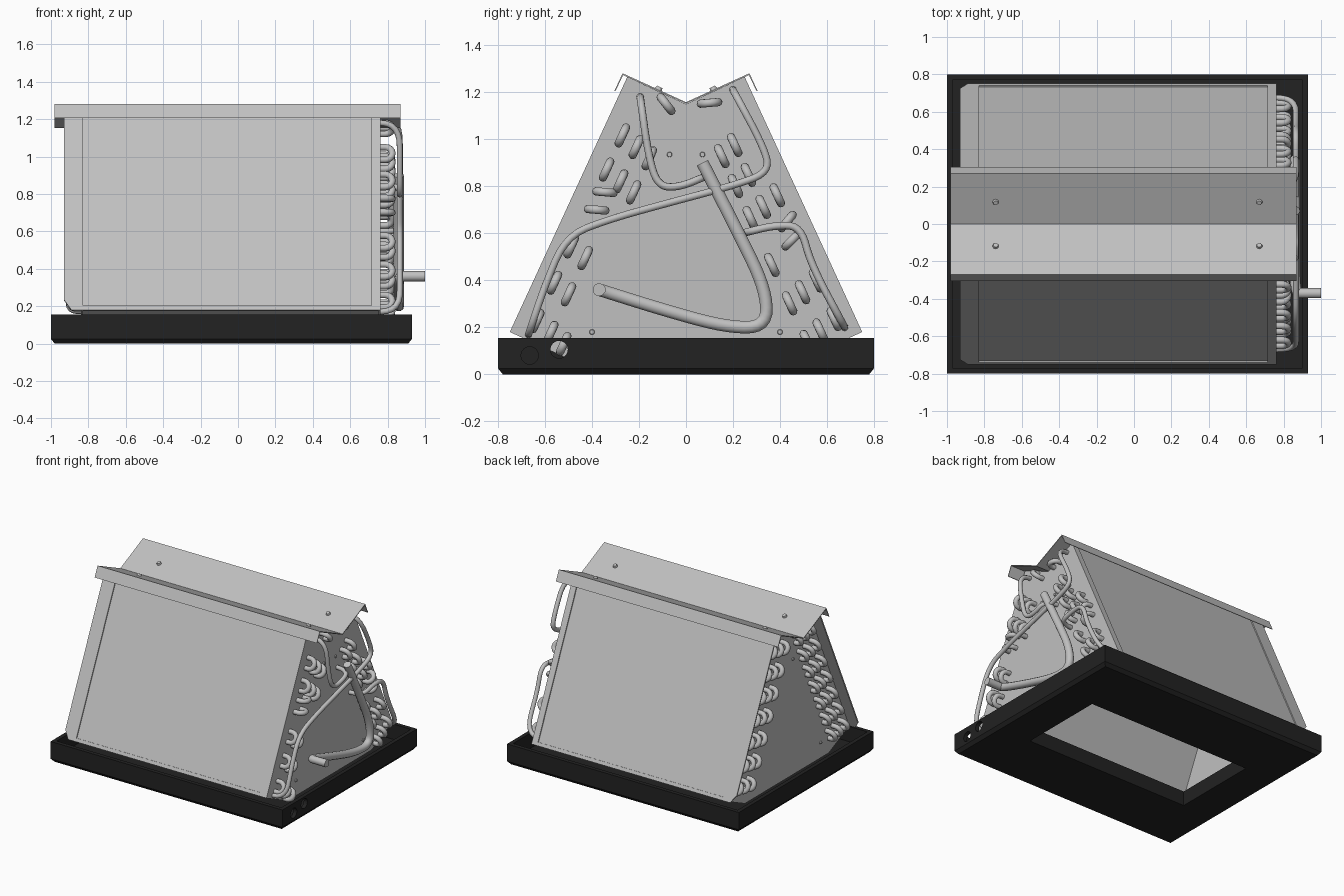
import bpy, bmesh, math
from mathutils import Vector

if "Cube" in bpy.data.objects:
    bpy.data.objects.remove(bpy.data.objects["Cube"])


def material(name, c):
    m = bpy.data.materials.new(name)
    m.diffuse_color = (c, c, c, 1)
    m.use_nodes = True
    m.node_tree.nodes["Principled BSDF"].inputs["Base Color"].default_value = m.diffuse_color
    return m


METAL = material("galvanised grey", 0.53)
BLACK = material("black plastic", 0.016)


def prism(name, profile, x0, x1, mat=METAL):
    """Extrude a closed (y, z) profile from x0 to x1."""
    bm = bmesh.new()
    face = bm.faces.new([bm.verts.new((x0, y, z)) for y, z in profile])
    ext = bmesh.ops.extrude_face_region(bm, geom=[face])
    bmesh.ops.translate(bm, vec=(x1 - x0, 0, 0),
                        verts=[v for v in ext["geom"] if isinstance(v, bmesh.types.BMVert)])
    bmesh.ops.recalc_face_normals(bm, faces=bm.faces)
    return finish(name, bm, mat)


def finish(name, bm, mat):
    me = bpy.data.meshes.new(name)
    bm.to_mesh(me)
    bm.free()
    ob = bpy.data.objects.new(name, me)
    bpy.context.collection.objects.link(ob)
    me.materials.append(mat)
    return ob


def tubes(name, paths, radius, kind="NURBS"):
    """Round tubes along point paths, turned into one smooth mesh."""
    cu = bpy.data.curves.new(name, "CURVE")
    cu.dimensions = "3D"
    cu.bevel_depth, cu.bevel_resolution, cu.use_fill_caps = radius, 3, True
    cu.resolution_u = 5
    for path in paths:
        sp = cu.splines.new(kind)
        sp.points.add(len(path) - 1)
        for p, co in zip(sp.points, path):
            p.co = (*co, 1)
        if kind == "NURBS":
            sp.order_u, sp.use_endpoint_u = 3, True
        sp.use_smooth = True
    cu.materials.append(METAL)
    ob = bpy.data.objects.new(name, cu)
    bpy.context.collection.objects.link(ob)
    select(ob)
    bpy.ops.object.convert(target="MESH")
    bpy.ops.object.shade_smooth_by_angle(angle=math.radians(50))
    return ob


def select(ob):
    bpy.ops.object.select_all(action="DESELECT")
    ob.select_set(True)
    bpy.context.view_layer.objects.active = ob


def apply_mod(ob, kind, **settings):
    mod = ob.modifiers.new(kind.lower(), kind)
    for k, v in settings.items():
        setattr(mod, k, v)
    select(ob)
    bpy.ops.object.modifier_apply(modifier=mod.name)


# Drain pan: a trough swept round a rectangular opening
def rect(x0, x1, y, z):
    return [(x0, -y, z), (x1, -y, z), (x1, y, z), (x0, y, z)]


rings = [rect(-0.72, 0.65, 0.33, 0), rect(-0.98, 0.91, 0.78, 0), rect(-1, 0.93, 0.8, 0.025),
         rect(-1, 0.93, 0.8, 0.155), rect(-0.97, 0.9, 0.77, 0.155), rect(-0.97, 0.9, 0.77, 0.04),
         rect(-0.75, 0.68, 0.36, 0.04), rect(-0.75, 0.68, 0.36, 0.11), rect(-0.72, 0.65, 0.33, 0.11)]
bm = bmesh.new()
loops = [[bm.verts.new(c) for c in r] for r in rings]
for a, b in zip(loops, loops[1:] + loops[:1]):
    for i in range(4):
        j = (i + 1) % 4
        bm.faces.new((a[i], a[j], b[j], b[i]))
bmesh.ops.recalc_face_normals(bm, faces=bm.faces)
pan = finish("drain_pan", bm, BLACK)

# Drain holes in the pan wall
for y, z in ((-0.665, 0.08), (-0.54, 0.105)):
    ring = [(y + 0.037 * math.cos(a * math.pi / 12), z + 0.037 * math.sin(a * math.pi / 12)) for a in range(24)]
    cut = prism("drain_hole_cutter", ring, 0.87, 0.96, BLACK)
    cut.hide_render = True
    apply_mod(pan, "BOOLEAN", operation="DIFFERENCE", object=cut, solver="EXACT")
    bpy.data.objects.remove(cut)

# Slab directions: up the slope and inward through the thickness (for the -y slab)
UP = Vector((0.5, 1.085)).normalized()
IN = Vector((UP.y, -UP.x))
FOOT = Vector((-0.75, 0.18))
LENGTH, THICK = 1.195, 0.275


def slab_point(s, t, side):
    p = FOOT + UP * s + IN * t
    return (p.x * -side, p.y)


def slab_box(name, s0, s1, t0, t1, x0, x1, side):
    return prism(name, [slab_point(s, t, side) for s, t in ((s0, t0), (s1, t0), (s1, t1), (s0, t1))], x0, x1)


for side, label in ((-1, "front"), (1, "back")):
    # Finned core with thin edge strips
    slab_box(label + "_coil_core", 0.01, LENGTH - 0.005, 0.008, THICK, -0.83, 0.75, side)
    slab_box(label + "_bottom_strip", 0, 0.025, 0, 0.012, -0.83, 0.76, side)
    slab_box(label + "_right_strip", 0, LENGTH, 0, 0.012, 0.715, 0.76, side)
    # Outward flange on the left with a clipped lower corner
    bm = bmesh.new()
    outline = [(-0.83, 0), (-0.89, 0), (-0.93, 0.06), (-0.93, LENGTH), (-0.83, LENGTH)]
    layers = []
    for t in (0, 0.01):
        layers.append([bm.verts.new((x, *slab_point(s, t, side))) for x, s in outline])
        bm.faces.new(layers[-1])
    for i in range(5):
        j = (i + 1) % 5
        bm.faces.new((layers[0][i], layers[0][j], layers[1][j], layers[1][i]))
    bmesh.ops.recalc_face_normals(bm, faces=bm.faces)
    finish(label + "_left_flange", bm, METAL)

# End plates closing both ends of the A shape
a_shape = [(-0.75, 0.18), (-0.25, 1.265), (0, 1.15), (0.25, 1.265), (0.75, 0.18), (0.5, 0.065), (-0.5, 0.065)]
prism("right_end_plate", a_shape, 0.75, 0.762)
prism("left_end_plate", a_shape, -0.84, -0.828)

# Folded top cap
top = [(-0.305, 1.205), (-0.27, 1.281), (0, 1.158), (0.27, 1.281), (0.305, 1.205)]
under = [(0.3, 1.205), (0.268, 1.273), (0, 1.152), (-0.268, 1.273), (-0.3, 1.205)]
prism("top_cap", top + under, -0.98, 0.87)


# Screws on the cap and end plates
def screw(x, y, z, r, axis):
    bm = bmesh.new()
    bmesh.ops.create_cone(bm, cap_ends=True, segments=10, radius1=r, radius2=r * 0.75, depth=0.014)
    ob = finish("screw", bm, METAL)
    ob.location = (x, y, z)
    ob.rotation_euler = Vector(axis).to_track_quat("Z", "Y").to_euler()


for sy in (-1, 1):
    for x in (-0.74, 0.67):
        screw(x, sy * 0.115, 1.217, 0.017, (0, -sy * 0.42, 0.9))
    for y, z in ((0.4, 0.18), (0.07, 0.935)):
        screw(0.763, sy * y, z, 0.013, (1, 0, 0))
        screw(-0.841, sy * y, z, 0.013, (-1, 0, 0))


# Return bends: U tubes standing off the end plates
def bend(x, out, y, z, angle, r=0.037):
    d = Vector((0, math.cos(angle), math.sin(angle)))
    c = Vector((x + out * 0.028, y, z))
    arc = [c + d * (r * math.cos(a)) + Vector((out * r * math.sin(a), 0, 0))
           for a in (math.pi * i / 8 for i in range(9))]
    return [arc[0] - Vector((out * 0.035, 0, 0))] + arc + [arc[-1] - Vector((out * 0.035, 0, 0))]


SLOPE = math.atan2(UP.y, UP.x)
ROWS = (0.085, 0.16, 0.23)
# Which tube rows carry a bend at each level, bottom to top
levels = {-1: ((0.09, (0, 1, 2)), (0.27, (0, 1)), (0.44, (0, 1)), (0.80, (0, 1, 2)), (0.96, (0, 1, 2))),
          1: ((0.10, (0, 1, 2)), (0.28, (0, 1, 2)), (0.46, (2,)), (0.68, (0, 1, 2)), (0.83, (1, 2)), (0.97, (1, 2)))}
right_bends, left_bends = [], []
for side in (-1, 1):
    ang = SLOPE if side < 0 else math.pi - SLOPE
    for s, rows in levels[side]:
        for k in rows:
            right_bends.append(bend(0.76, 1, *slab_point(s - 0.02 * k, ROWS[k], side), ang))
    for i in range(7):
        for k in range(3):
            left_bends.append(bend(-0.838, -1, *slab_point(0.1 + 0.16 * i + 0.02 * k, ROWS[k], side), ang))
# Cross-over bends that link neighbouring rows
for y, z, deg in ((-0.085, 1.15, -52), (-0.345, 0.775, -5), (-0.38, 0.7, -5), (0.1, 1.155, 5),
                  (0.43, 0.65, 50), (0.45, 0.57, 45)):
    right_bends.append(bend(0.76, 1, y, z, math.radians(deg)))
tubes("right_return_bends", right_bends, 0.018, "POLY")
tubes("left_return_bends", left_bends, 0.018, "POLY")


# Header pipes: (y, z) paths in one plane, with ends turned into the plate
def pipe(points, x):
    ends = [(0.76, *points[0])], [(0.76, *points[-1])]
    return ends[0] + [(x, y, z) for y, z in points] + ends[1]


tubes("long_feed_line", [pipe([(-0.67, 0.17), (-0.6, 0.38), (-0.51, 0.59), (-0.325, 0.66), (-0.11, 0.72),
                               (0.21, 0.805), (0.355, 0.86), (0.335, 0.96), (0.2, 1.21)], 0.865)], 0.016)
tubes("upper_feed_line", [pipe([(-0.195, 1.18), (-0.16, 0.93), (-0.12, 0.8), (-0.03, 0.795), (0.09, 0.845)], 0.865)],
      0.016)
tubes("side_feed_line", [pipe([(0.24, 0.6), (0.38, 0.635), (0.49, 0.63), (0.53, 0.47), (0.675, 0.2)], 0.865)], 0.016)

# Large outlet pipe ending in a stub to the right
main = [(0.07, 0.9), (0.23, 0.59), (0.34, 0.36), (0.345, 0.2), (0.17, 0.2), (-0.1, 0.275), (-0.37, 0.36)]
tubes("outlet_pipe", [[(0.86, y, z) for y, z in main] + [(0.9, -0.37, 0.36), (1.0, -0.37, 0.36)]], 0.028)
